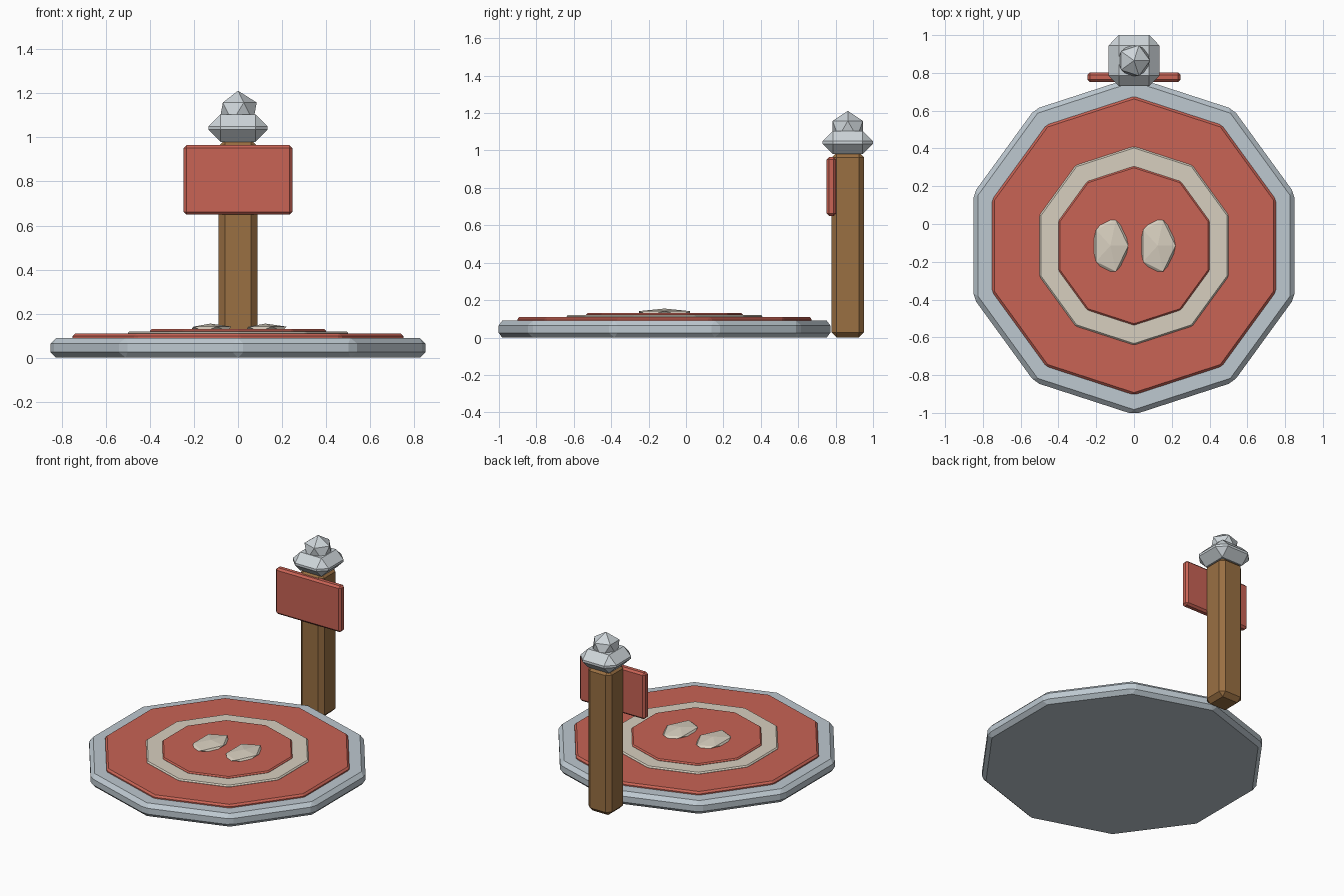
import bpy

if "Cube" in bpy.data.objects:
    bpy.data.objects.remove(bpy.data.objects["Cube"])


def material(name, rgb):
    m = bpy.data.materials.new(name)
    m.diffuse_color = (*rgb, 1.0)
    m.use_nodes = True
    m.node_tree.nodes["Principled BSDF"].inputs["Base Color"].default_value = m.diffuse_color
    return m


RED = material("red_paint", (0.58, 0.125, 0.09))
CREAM = material("cream_paint", (0.68, 0.62, 0.52))
STEEL = material("pale_steel", (0.51, 0.58, 0.63))
SILVER = material("silver", (0.62, 0.67, 0.70))
WOOD = material("wood", (0.32, 0.16, 0.055))


def finish(name, mat, bevel=0.0):
    ob = bpy.context.object
    ob.name = name
    ob.data.materials.append(mat)
    bpy.ops.object.transform_apply(location=False, rotation=False, scale=True)
    if bevel:
        mod = ob.modifiers.new("bevel", 'BEVEL')
        mod.width = bevel
        mod.segments = 1
        mod.limit_method = 'ANGLE'
    return ob


def disc(name, radius, z0, z1, mat, bevel):
    bpy.ops.mesh.primitive_cylinder_add(
        vertices=10, radius=radius, depth=z1 - z0,
        location=(0, PAD_Y, (z0 + z1) / 2))
    return finish(name, mat, bevel)


def box(name, size, loc, mat, bevel):
    bpy.ops.mesh.primitive_cube_add(size=1, location=loc)
    bpy.context.object.scale = size
    return finish(name, mat, bevel)


def gem(name, radii, loc, mat):
    bpy.ops.mesh.primitive_ico_sphere_add(subdivisions=1, radius=1, location=loc)
    bpy.context.object.scale = radii
    return finish(name, mat)


PAD_Y = -0.115
POST_Y = 0.865

# Ten-sided pad: steel base with stepped target rings
disc("pad_base", 0.894, 0.0, 0.09, STEEL, 0.025)
disc("outer_red_ring", 0.79, 0.01, 0.11, RED, 0.012)
disc("cream_ring", 0.526, 0.01, 0.12, CREAM, 0.008)
disc("inner_red_disc", 0.421, 0.01, 0.13, RED, 0.008)

# Pair of foot markers
for side, x in (("left", -0.125), ("right", 0.125)):
    gem(f"{side}_foot_marker", (0.106, 0.16, 0.025), (x, PAD_Y, 0.13), CREAM)

# Sign post with cap and finial
box("post", (0.175, 0.175, 0.99), (0, POST_Y, 0.495), WOOD, 0.028)
box("sign_board", (0.494, 0.05, 0.315), (0, 0.777, 0.807), RED, 0.013)
box("post_cap", (0.27, 0.27, 0.125), (0, POST_Y, 1.0425), SILVER, 0.055)
gem("finial", (0.095, 0.095, 0.097), (0, POST_Y, 1.115), SILVER)
